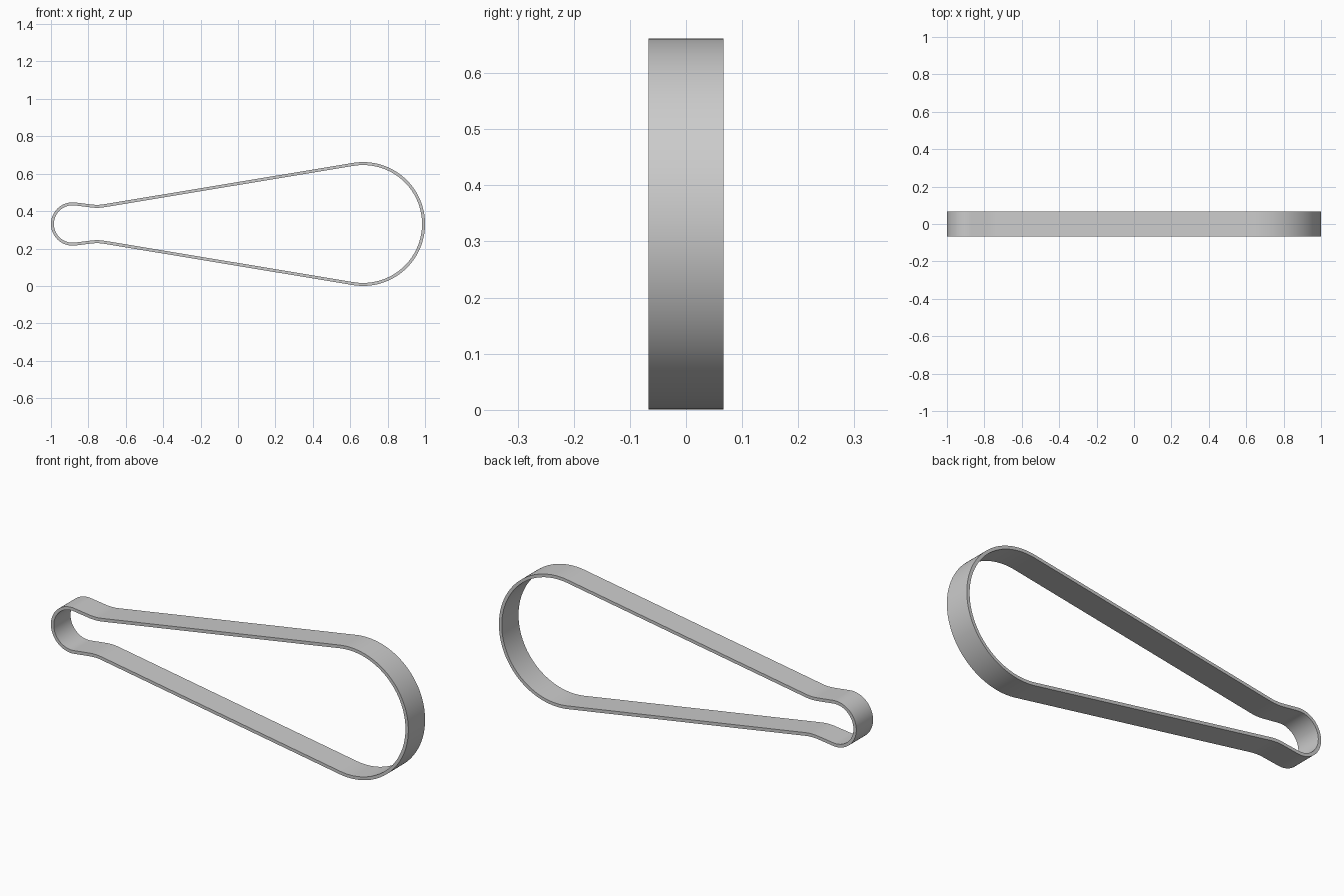
import bpy, bmesh
from math import cos, sin, radians
from mathutils import Vector

cube = bpy.data.objects.get("Cube")
if cube:
    bpy.data.objects.remove(cube, do_unlink=True)

MID, HALF_WIDTH, WALL = 0.331, 0.067, 0.016


def arc(cx, radius, start, end, steps):
    """Points on an arc centred on the band's axis, as (x, height from axis)."""
    angles = [radians(start + (end - start) * i / steps) for i in range(steps + 1)]
    return [Vector((cx + radius * cos(a), radius * sin(a))) for a in angles]


def fillet(before, corner, after, size, steps):
    """Rounded corner between two straight runs."""
    a = corner + (before - corner).normalized() * size
    b = corner + (after - corner).normalized() * size
    ts = [i / steps for i in range(steps + 1)]
    return [a * (1 - t) ** 2 + corner * 2 * t * (1 - t) + b * t ** 2 for t in ts]


# Upper half of the outline: large loop, pinched neck, small loop
large = arc(0.669, 0.331, 0, 99.3, 40)
small = arc(-0.884, 0.116, 83, 180, 28)
neck = fillet(large[-1], Vector((-0.75, 0.1)), small[0], 0.035, 6)
upper = large + neck + small
lower = [Vector((p.x, -p.y)) for p in reversed(upper[1:-1])]
outer = upper + lower

# Inner outline, offset by the wall thickness
count = len(outer)
inner = []
for i, p in enumerate(outer):
    d1 = (p - outer[i - 1]).normalized()
    d2 = (outer[(i + 1) % count] - p).normalized()
    t = (d1 + d2).normalized()
    inner.append(p - Vector((t.y, -t.x)) * WALL / t.dot(d1))

# Band: four rings of vertices joined by quads
bm = bmesh.new()
rings = [[bm.verts.new((p.x, y, p.y + MID)) for p in line]
         for line, y in ((outer, -HALF_WIDTH), (outer, HALF_WIDTH),
                         (inner, HALF_WIDTH), (inner, -HALF_WIDTH))]
for k in range(4):
    a, b = rings[k], rings[(k + 1) % 4]
    for i in range(count):
        j = (i + 1) % count
        bm.faces.new((a[i], a[j], b[j], b[i]))
bmesh.ops.recalc_face_normals(bm, faces=bm.faces)
mesh = bpy.data.meshes.new("band")
bm.to_mesh(mesh)
bm.free()
band = bpy.data.objects.new("band", mesh)
bpy.context.collection.objects.link(band)

# Plain grey material
grey = bpy.data.materials.new("light_grey")
grey.use_nodes = True
colour = (0.6, 0.6, 0.6, 1)
grey.diffuse_color = colour
grey.node_tree.nodes["Principled BSDF"].inputs["Base Color"].default_value = colour
mesh.materials.append(grey)

# Smooth curves with crisp rims
bpy.ops.object.select_all(action="DESELECT")
band.select_set(True)
bpy.context.view_layer.objects.active = band
bpy.ops.object.shade_smooth_by_angle(angle=radians(30))
